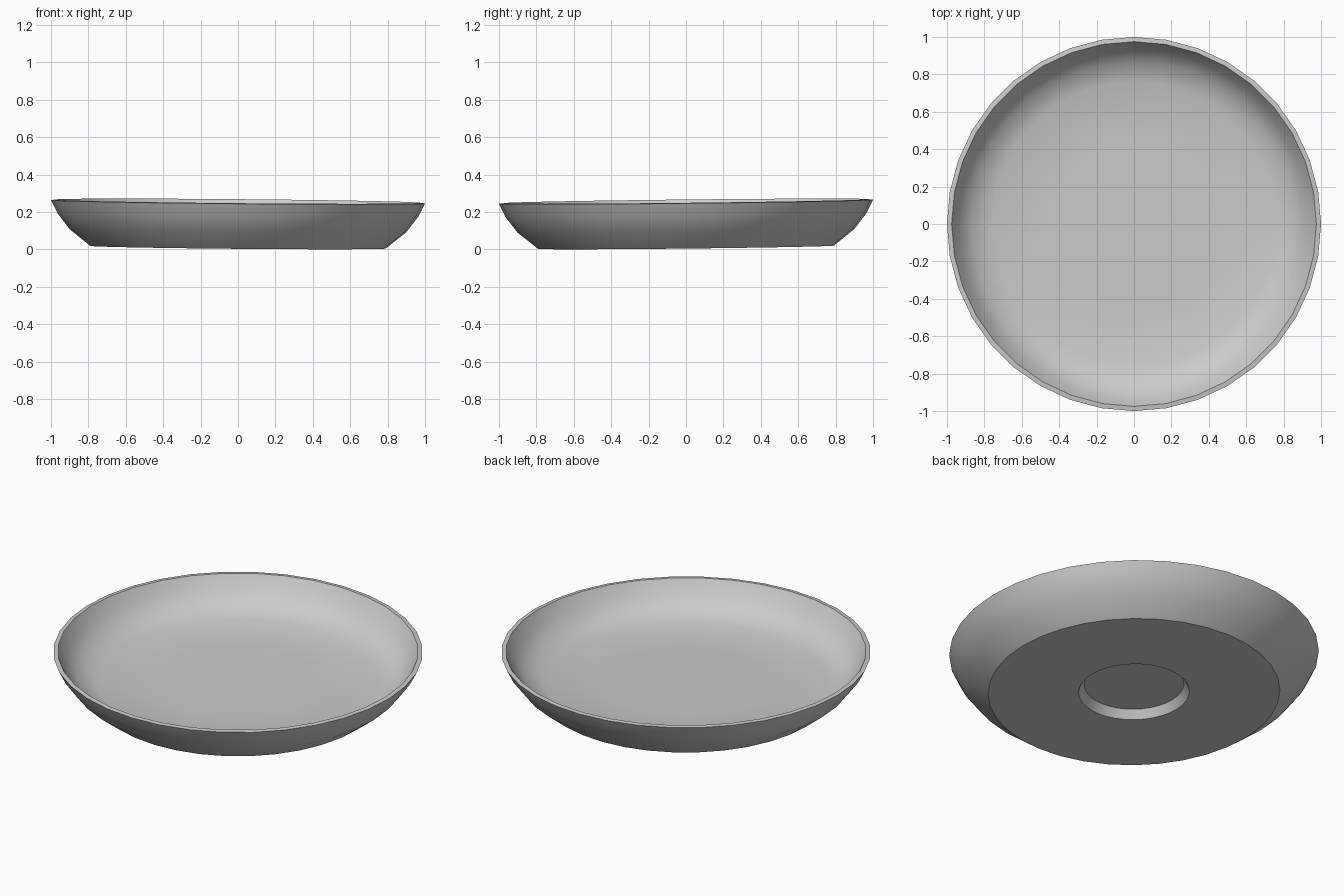
import bpy, bmesh, math

if "Cube" in bpy.data.objects:
    bpy.data.objects.remove(bpy.data.objects["Cube"])

SIDES = 36

grey = bpy.data.materials.new("plain grey")
grey.diffuse_color = (0.6, 0.6, 0.6, 1)
grey.use_nodes = True
grey.node_tree.nodes["Principled BSDF"].inputs["Base Color"].default_value = grey.diffuse_color


def lathe(name, profile, sides):
    """Spin a closed (radius, height) profile that starts and ends on the axis."""
    bm = bmesh.new()
    rings = []
    for r, z in profile:
        if r == 0:
            rings.append([bm.verts.new((0, 0, z))])
        else:
            rings.append([bm.verts.new((r * math.cos(2 * math.pi * i / sides),
                                        r * math.sin(2 * math.pi * i / sides), z))
                          for i in range(sides)])
    for a, b in zip(rings, rings[1:]):
        for i in range(sides):
            j = (i + 1) % sides
            loop = [a[i % len(a)], a[j % len(a)], b[j % len(b)], b[i % len(b)]]
            bm.faces.new(list(dict.fromkeys(loop)))
    # The dish rests slightly askew: lower to the front right
    for v in bm.verts:
        v.co.z += -0.009 * v.co.x + 0.011 * v.co.y
    bmesh.ops.recalc_face_normals(bm, faces=bm.faces)
    mesh = bpy.data.meshes.new(name)
    bm.to_mesh(mesh)
    bm.free()
    mesh.materials.append(grey)
    obj = bpy.data.objects.new(name, mesh)
    bpy.context.collection.objects.link(obj)
    return obj


# Underside recess, flat base, curved wall, thin rim, then the inner floor
dish = lathe("shallow_dish", [
    (0, 0.065), (0.27, 0.06), (0.30, 0.012),
    (0.79, 0.012), (0.90, 0.10), (0.965, 0.185), (1.0, 0.255),
    (0.975, 0.258), (0.935, 0.19), (0.87, 0.12), (0.76, 0.085),
    (0.45, 0.08), (0, 0.08)], SIDES)

bpy.context.view_layer.objects.active = dish
dish.select_set(True)
bpy.ops.object.shade_smooth_by_angle(angle=math.radians(35))
